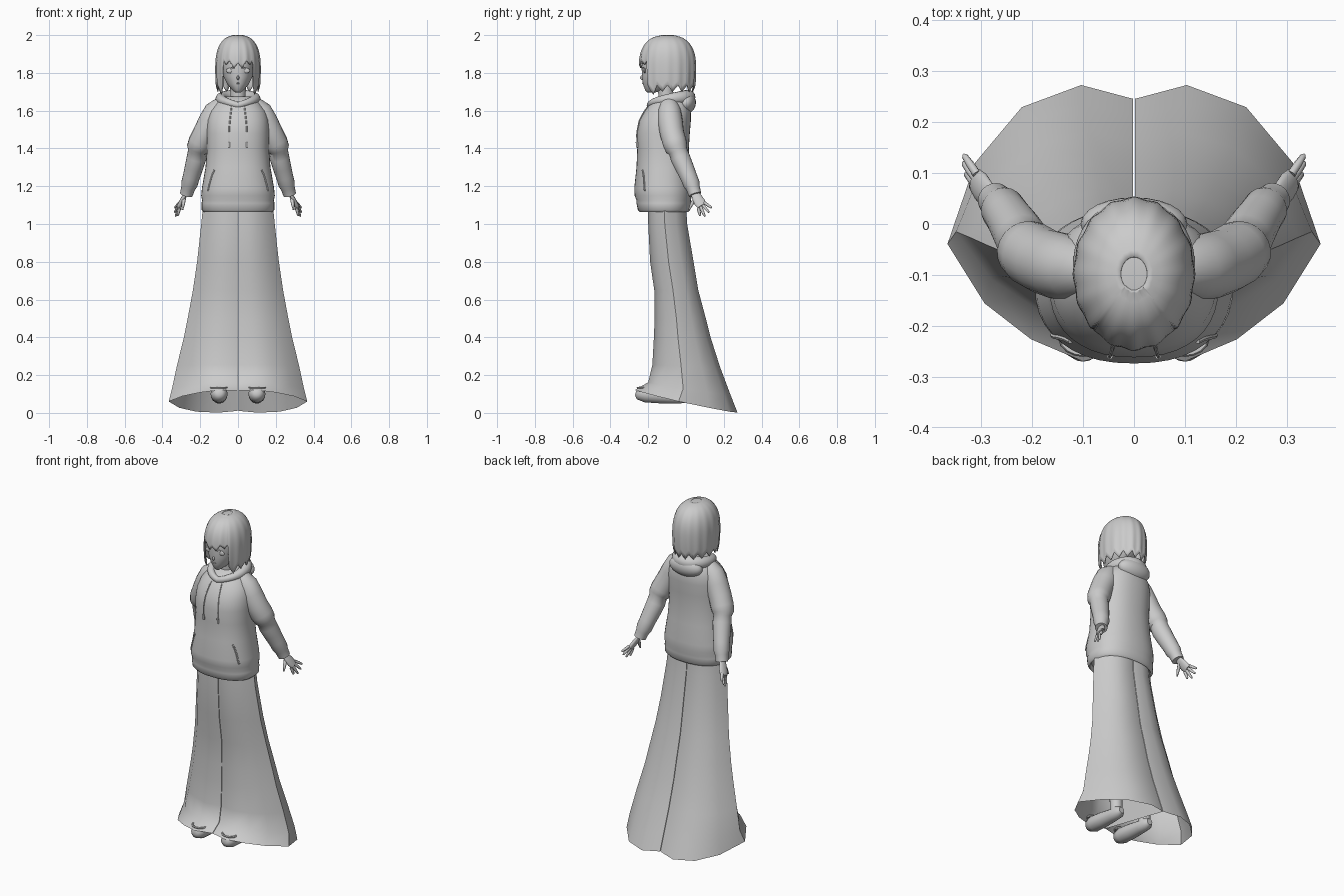
import bpy, bmesh, math
from mathutils import Vector

old = bpy.data.objects.get("Cube")
if old:
    bpy.data.objects.remove(old)

grey = bpy.data.materials.new("plain grey")
grey.use_nodes = True
grey.diffuse_color = (0.6, 0.6, 0.6, 1)
grey.node_tree.nodes["Principled BSDF"].inputs["Base Color"].default_value = (0.6, 0.6, 0.6, 1)


def finish(name, bm, angle=50):
    bmesh.ops.recalc_face_normals(bm, faces=bm.faces)
    mesh = bpy.data.meshes.new(name)
    bm.to_mesh(mesh)
    bm.free()
    mesh.materials.append(grey)
    ob = bpy.data.objects.new(name, mesh)
    bpy.context.collection.objects.link(ob)
    bpy.ops.object.select_all(action="DESELECT")
    ob.select_set(True)
    bpy.context.view_layer.objects.active = ob
    bpy.ops.object.shade_smooth_by_angle(angle=math.radians(angle))
    return ob


def loft(name, rings, caps=True, closed=False, angle=50):
    """Skin a list of point rings."""
    bm = bmesh.new()
    rows = [[bm.verts.new(p) for p in r] for r in rings]
    pairs = list(zip(rows, rows[1:])) + ([(rows[-1], rows[0])] if closed else [])
    for a, b in pairs:
        n = len(a)
        for i in range(n):
            j = (i + 1) % n
            bm.faces.new((a[i], a[j], b[j], b[i]))
    if caps and not closed:
        bm.faces.new(rows[0])
        bm.faces.new(rows[-1])
    return finish(name, bm, angle)


def oval(z, rx, front, back, p=2.3, n=40):
    """Horizontal superellipse between a front and a back y."""
    cy, ry = (front + back) / 2, (back - front) / 2
    pts = []
    for i in range(n):
        c, s = math.cos(math.tau * i / n), math.sin(math.tau * i / n)
        pts.append((math.copysign(abs(c) ** (2 / p), c) * rx,
                    cy + math.copysign(abs(s) ** (2 / p), s) * ry, z))
    return pts


def tube(name, path, n=14, closed=False, ref=(0, 1, 0), flat=1.0):
    """Round sections (x, y, z, radius) swept along a path."""
    pts = [Vector(p[:3]) for p in path]
    rings, m = [], len(path)
    for i, p in enumerate(pts):
        nxt = pts[(i + 1) % m] if closed else pts[min(i + 1, m - 1)]
        prv = pts[i - 1] if closed else pts[max(i - 1, 0)]
        t = (nxt - prv).normalized()
        u = t.cross(Vector(ref)).normalized()
        v = u.cross(t)
        r = path[i][3]
        rings.append([p + u * r * flat * math.cos(math.tau * k / n)
                      + v * r * math.sin(math.tau * k / n) for k in range(n)])
    return loft(name, rings, closed=closed)


def ball(name, loc, size, tilt=0):
    bm = bmesh.new()
    bmesh.ops.create_uvsphere(bm, u_segments=24, v_segments=14, radius=1)
    ob = finish(name, bm)
    ob.location, ob.scale, ob.rotation_euler = loc, size, (tilt, 0, 0)
    return ob


# Hoodie body: z, half width, front y, back y
BODY = [(1.085, .172, -.235, .0), (1.063, .18, -.245, .012), (1.075, .192, -.255, .022),
        (1.11, .193, -.262, .025), (1.125, .19, -.262, .026), (1.15, .195, -.272, .03),
        (1.19, .191, -.274, .03), (1.3, .172, -.262, .02), (1.4, .164, -.258, .015),
        (1.48, .166, -.262, .02), (1.55, .162, -.247, .026), (1.6, .148, -.218, .026),
        (1.645, .115, -.185, .015), (1.675, .075, -.15, -.02)]
loft("hoodie_body", [oval(*r) for r in BODY])


def chest(x, z):
    """Front surface y of the hoodie."""
    for a, b in zip(BODY[1:], BODY[2:]):
        if a[0] <= z <= b[0]:
            f = (z - a[0]) / (b[0] - a[0])
            rx, fr, bk = (a[k] + (b[k] - a[k]) * f for k in (1, 2, 3))
            return (fr + bk) / 2 - (bk - fr) / 2 * max(0, 1 - abs(x / rx) ** 2.3) ** (1 / 2.3)


# Hood: rolled collar plus the bag hanging behind
collar = []
for i in range(40):
    d = math.tau * i / 40
    back = (1 - math.cos(d)) / 2
    collar.append((.09 * math.sin(d), -.09 - .1 * math.cos(d),
                   1.628 + .055 * math.sqrt(back) - .012 * back, .018 + .022 * back))
tube("hood_collar", collar, closed=True, ref=(0, 0, 1))
ball("hood_bag", (0, .0, 1.64), (.105, .052, .058), -.25)

# Head and neck
tube("neck", [(0, -.1, 1.6, .045), (0, -.105, 1.66, .04), (0, -.11, 1.74, .042)])
loft("head", [oval(*r, p=2.1) for r in (
    (1.695, .012, -.205, -.17), (1.708, .03, -.216, -.11), (1.74, .057, -.228, -.06),
    (1.78, .076, -.233, -.02), (1.83, .085, -.235, .0), (1.9, .09, -.23, .01),
    (1.96, .06, -.18, -.03))], angle=70)
ball("nose", (0, -.231, 1.775), (.007, .012, .012), -.3)
ball("mouth", (0, -.228, 1.745), (.014, .004, .003))

# Hair: domed shell whose lower edge is cut into locks
N, ROWS = 96, 16


def hair_edge(i, d):
    saw = abs((i % 6) - 3) / 3
    if d < .72:
        return 1.835 + .03 * saw - .012 * math.cos(d * 4)
    if d < 1.15:
        return 1.685 + .045 * saw
    return 1.7 + .035 * saw


rings = []
for k in range(ROWS + 1):
    ring = []
    for i in range(N):
        a = math.tau * i / N
        d = min(a, math.tau - a)
        low = hair_edge(i, d)
        f = .012 + .988 * k / ROWS
        z = 2 - (2 - low) * f ** 1.7
        t = max(0, (z - 1.82) / .18)
        rho = max(.02, 1 - t ** 2.6) ** (1 / 2.6) if t else 1 - .07 * ((1.82 - z) / .13) ** 2
        rho *= 1 + .018 * f * math.cos(i * math.tau / 6)
        ring.append((.119 * rho * math.sin(a), -.098 - .15 * rho * math.cos(a), z))
    rings.append(ring)
hair = loft("hair", rings, caps=False, angle=60)
thick = hair.modifiers.new("thickness", "SOLIDIFY")
thick.thickness, thick.offset = .006, -1
ball("hair_crown", (0, -.098, 1.984), (.06, .076, .014))

# Trouser leg outline, unit half width and depth, from back seam round to front seam
LEG = [(0, .9), (.28, 1), (.6, .84), (.85, .44), (1, -.15), (.8, -.58), (.55, -.84), (.27, -1), (0, -.9)]
# z at y = 0, width, front y, back y, slope of the ring along y
LEVELS = [(1.11, .182, -.2, .0, 0), (1.0, .193, -.2, .006, 0), (.8, .215, -.19, .04, 0),
          (.65, .237, -.168, .065, 0), (.5, .265, -.166, .105, 0), (.4, .285, -.17, .13, 0),
          (.25, .322, -.178, .18, -.03), (.135, .348, -.2, .235, -.15), (.065, .365, -.27, .273, -.22)]

for s, side in ((1, "left"), (-1, "right")):
    rings = []
    for z, w, fr, bk, slope in LEVELS:
        ring = []
        for x, y in LEG:
            py = (fr + bk) / 2 + y * (bk - fr) / 2
            ring.append((s * (x * w + .0015), py, z + slope * py + slope * .06 * x))
        rings.append(ring)
    loft(side + "_trouser_leg", rings, caps=False, angle=48)

    # Sleeve with the fold above the elbow and a cuff
    tube(side + "_sleeve", [(s * x, y, z, r) for x, y, z, r in (
        (.085, -.09, 1.625, .05), (.118, -.088, 1.595, .062), (.145, -.083, 1.54, .066),
        (.175, -.074, 1.48, .064), (.2, -.06, 1.43, .064), (.212, -.05, 1.4, .06),
        (.215, -.042, 1.385, .05), (.22, -.03, 1.35, .052), (.233, -.008, 1.3, .049),
        (.247, .014, 1.25, .045), (.258, .03, 1.21, .044), (.264, .037, 1.19, .037),
        (.274, .048, 1.155, .034))], n=20)

    # Hand, fingers and thumb
    tube(side + "_palm", [(s * x, y, z, r) for x, y, z, r in (
        (.27, .042, 1.17, .02), (.285, .056, 1.145, .026), (.3, .072, 1.115, .031),
        (.311, .085, 1.095, .026))], flat=.45)
    tips = [(.335, .137, 1.085), (.336, .122, 1.06), (.331, .1, 1.039), (.32, .075, 1.042)]
    for k, tip in enumerate(tips):
        root = Vector((.309, .098 - .011 * k, 1.112 - .009 * k))
        path = [root.lerp(Vector(tip), f) for f in (0, .5, .9, 1)]
        tube(f"{side}_finger_{k + 1}", [(s * p.x, p.y, p.z, r)
                                       for p, r in zip(path, (.0085, .008, .006, .002))], n=8)
    tube(side + "_thumb", [(s * x, y, z, r) for x, y, z, r in (
        (.285, .05, 1.14, .011), (.29, .03, 1.105, .009), (.294, .016, 1.075, .004))], n=8)

    # Drawstring and pocket opening lying on the cloth
    cord = [(.034 + .014 * math.sin(k / 8 * math.pi * .6), 1.62 - .2 * k / 8) for k in range(9)]
    tube(side + "_drawstring", [(s * x, chest(x, z) - .003, z, .0035) for x, z in cord], n=6)
    x, z = cord[-1]
    tube(side + "_drawstring_tip", [(s * x, chest(x, q) - .004, q, .006) for q in (1.435, 1.405)], n=8)
    lip = [(.125 + .035 * (k / 6) ** .7, 1.285 - .11 * k / 6) for k in range(7)]
    tube(side + "_pocket_edge", [(s * x, chest(x, z) - .001, z, .005) for x, z in lip], n=6)

    # Eye, lash and brow
    ball(side + "_eye", (s * .042, -.219, 1.812), (.021, .006, .014))
    for part, z, r in (("lash", 1.825, .003), ("brow", 1.848, .002)):
        tube(f"{side}_{part}", [(s * (.02 + .011 * k), -.233 + .004 * k + .0016 * k * k,
                                z + .005 * math.sin(k / 4 * math.pi), r) for k in range(5)], n=6)

    # Shoe and ankle inside the trouser hem
    tube(side + "_shoe", [(s * .1, y, z, r) for y, z, r in (
        (-.266, .108, .015), (-.255, .105, .034), (-.215, .1, .045), (-.14, .093, .043),
        (-.06, .085, .036), (-.01, .085, .034), (.015, .085, .018))],
        ref=(0, 0, 1), flat=1, n=18).scale = (1, 1, 1)
    tube(side + "_ankle", [(s * .1, -.03, .09, .034), (s * .1, -.035, .2, .036), (s * .1, -.05, .4, .05)])
    tube(side + "_shoe_strap", [(s * .1 + .042 * math.cos(q), -.225 + .03 * math.sin(q), .133, .006)
                               for q in (math.tau * k / 16 for k in range(16))],
         n=6, closed=True, ref=(0, 0, 1))
